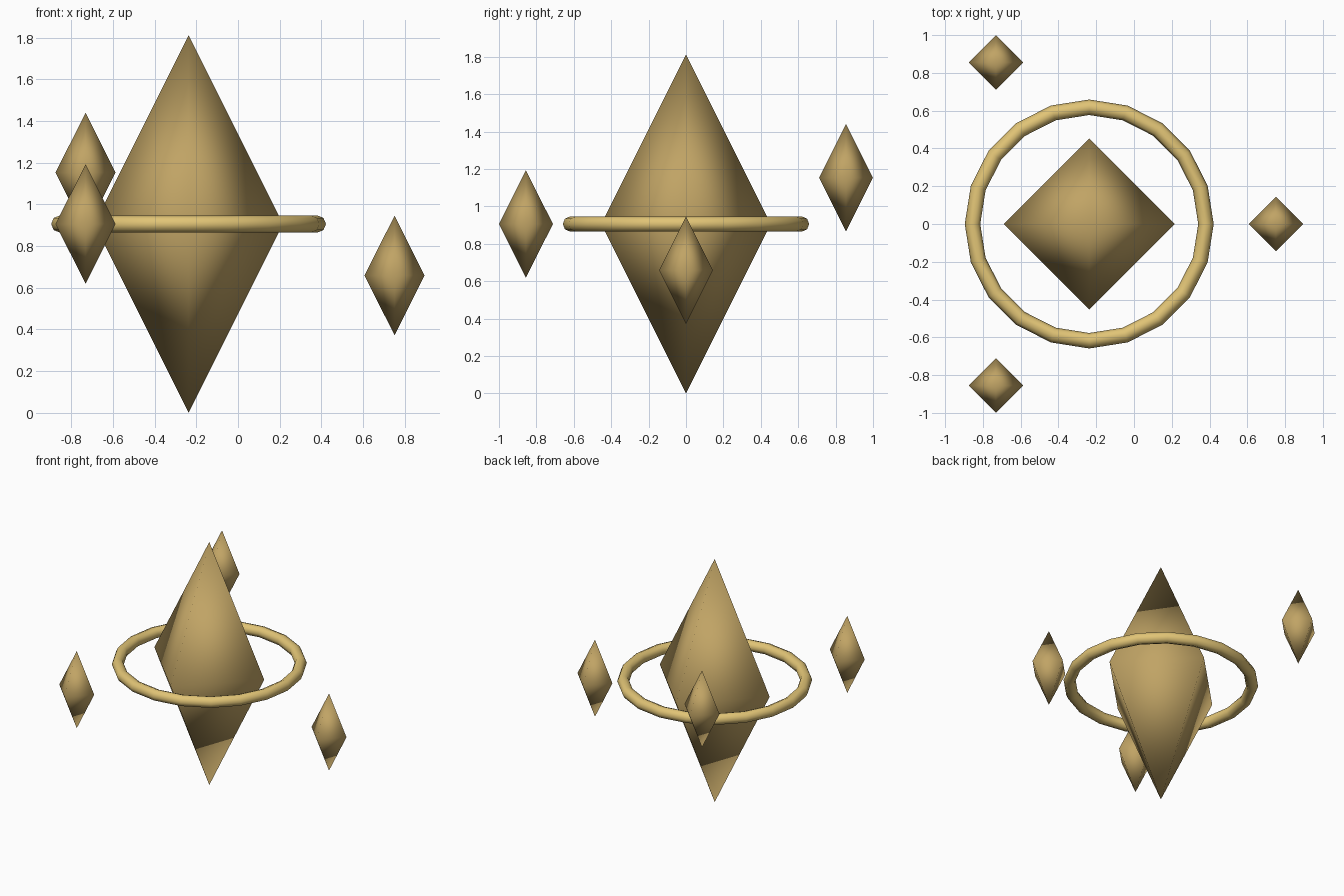
import bpy, bmesh
from math import cos, sin, radians

if "Cube" in bpy.data.objects:
    bpy.data.objects.remove(bpy.data.objects["Cube"])

CX, CZ = -0.237, 0.906      # shared axis and mid height
ORBIT, STEP = 0.988, 0.247  # small crystal orbit radius and height step


def material(name, rgb):
    m = bpy.data.materials.new(name)
    m.diffuse_color = (*rgb, 1)
    m.use_nodes = True
    m.node_tree.nodes["Principled BSDF"].inputs["Base Color"].default_value = m.diffuse_color
    return m


crystal_mat = material("dull_gold", (0.53, 0.37, 0.13))
ring_mat = material("bright_gold", (0.75, 0.55, 0.18))


def crystal(name, loc, radius, half_height):
    """Four-sided double pyramid with its corners on the x and y axes."""
    bm = bmesh.new()
    for axis, size in enumerate((radius, radius, half_height)):
        for sign in (-1, 1):
            co = [0, 0, 0]
            co[axis] = sign * size
            bm.verts.new(co)
    bmesh.ops.convex_hull(bm, input=bm.verts)
    bmesh.ops.recalc_face_normals(bm, faces=bm.faces)
    for f in bm.faces:
        f.smooth = True
    mesh = bpy.data.meshes.new(name)
    bm.to_mesh(mesh)
    bm.free()
    mesh.materials.append(crystal_mat)
    obj = bpy.data.objects.new(name, mesh)
    obj.location = loc
    bpy.context.collection.objects.link(obj)


# Large central crystal
crystal("main_crystal", (CX, 0, CZ), 0.453, CZ)

# Three small crystals orbiting at rising heights
for i, (angle, level) in enumerate(((0, -1), (120, 1), (240, 0))):
    a = radians(angle)
    crystal(f"small_crystal_{i + 1}",
            (CX + ORBIT * cos(a), ORBIT * sin(a), CZ + level * STEP),
            0.144, 0.287)

# Ring around the main crystal
bpy.ops.mesh.primitive_torus_add(major_radius=0.618, minor_radius=0.041,
                                 major_segments=20, minor_segments=8,
                                 location=(CX, 0, CZ))
ring = bpy.context.object
ring.name = "ring"
ring.data.materials.append(ring_mat)
bpy.ops.object.shade_smooth()
